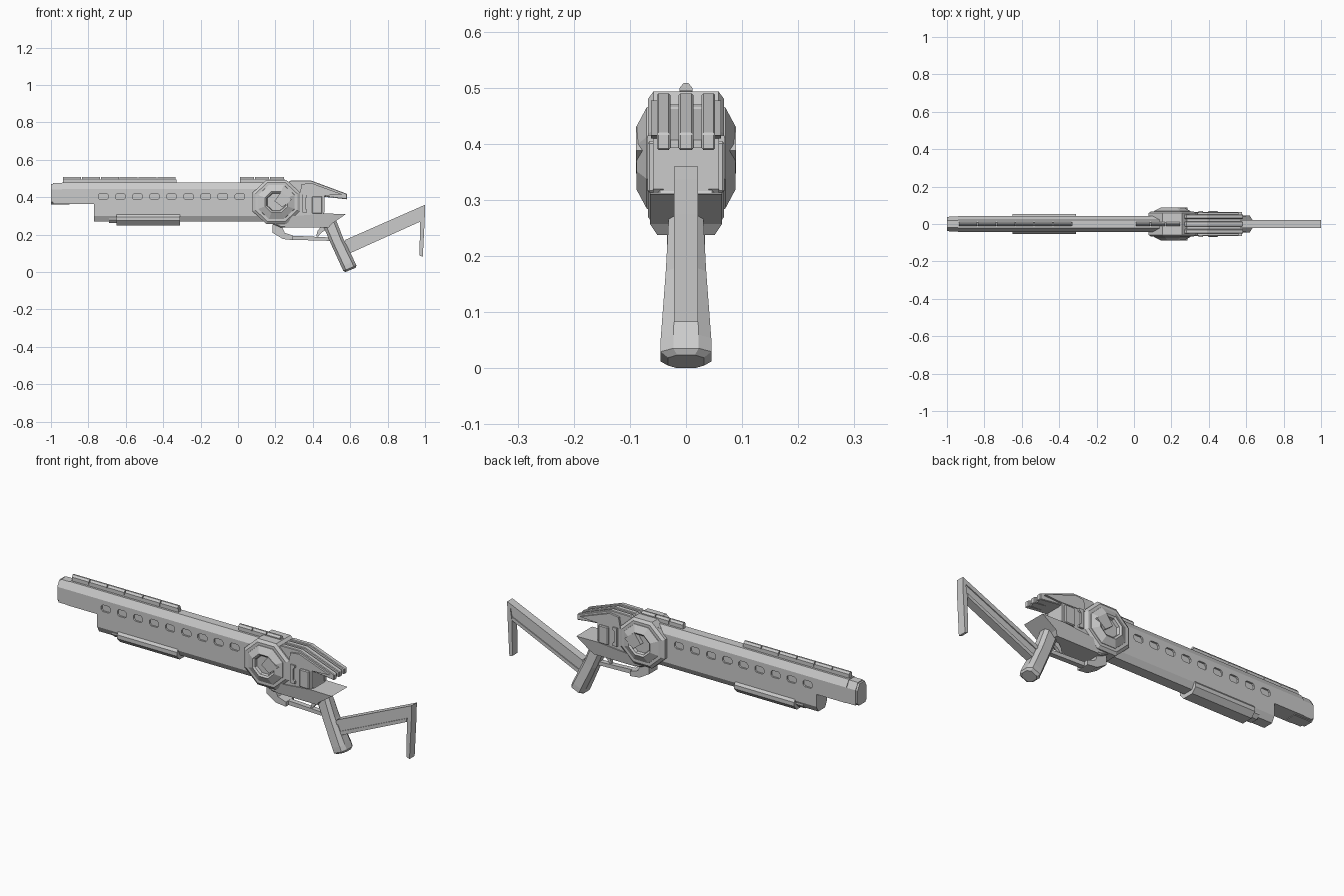
import bpy, bmesh, math
from mathutils import Vector


def loft(name, rings, bevel=0.0):
    """Skin a list of equal-length rings of 3D points and cap both ends."""
    bm = bmesh.new()
    vs = [[bm.verts.new(p) for p in r] for r in rings]
    n = len(vs[0])
    for a, b in zip(vs, vs[1:]):
        for i in range(n):
            bm.faces.new((a[i], a[(i + 1) % n], b[(i + 1) % n], b[i]))
    bm.faces.new(vs[0])
    bm.faces.new(vs[-1])
    bmesh.ops.recalc_face_normals(bm, faces=bm.faces)
    me = bpy.data.meshes.new(name)
    bm.to_mesh(me)
    bm.free()
    ob = bpy.data.objects.new(name, me)
    bpy.context.collection.objects.link(ob)
    if bevel:
        m = ob.modifiers.new("chamfer", 'BEVEL')
        m.width, m.segments = bevel, 1
        m.angle_limit = math.radians(40)
    return ob


def plate(name, pts, y0, y1, bevel=0.0):
    """Side profile (x, z) extruded from y0 to y1."""
    return loft(name, [[(x, y, z) for x, z in pts] for y in (y0, y1)], bevel)


def bar(name, half, x0, x1, bevel=0.0):
    """Half section (y, z) mirrored across y and extruded along x."""
    sec = half + [(-y, z) for y, z in reversed(half)]
    return loft(name, [[(x, y, z) for y, z in sec] for x in (x0, x1)], bevel)


def box(name, x0, x1, y0, y1, z0, z1, bevel=0.0):
    return plate(name, [(x0, z0), (x1, z0), (x1, z1), (x0, z1)], y0, y1, bevel)


def octagon(name, steps, cx, cz):
    """Octagonal stack along y from (y, radius) steps."""
    rings = []
    for y, r in steps:
        a = [math.pi / 8 + k * math.pi / 4 for k in range(8)]
        rings.append([(cx + r * math.cos(t), y, cz + 0.93 * r * math.sin(t)) for t in a])
    return loft(name, rings)


# Barrel shroud, muzzle and lower fore-end
shroud = bar("barrel_shroud", [(0.043, 0.37), (0.043, 0.45), (0.022, 0.484)], -0.94, 0.2)
bar("muzzle", [(0.025, 0.367), (0.037, 0.38), (0.037, 0.446), (0.02, 0.477)], -1.0, -0.9)
bar("muzzle_collar", [(0.04, 0.37), (0.04, 0.448), (0.02, 0.481)], -0.99, -0.93)
bar("fore_end", [(0.027, 0.276), (0.043, 0.306), (0.043, 0.3705)], -0.77, 0.2)
bar("fore_end_lug", [(0.03, 0.255), (0.053, 0.28), (0.053, 0.3), (0.043, 0.312)], -0.65, -0.31)
bar("lug_nose", [(0.02, 0.268), (0.036, 0.285), (0.036, 0.31)], -0.69, -0.6)

# Vent slots cut into both sides of the shroud
for k in range(9):
    cx, w, h, c = 0.01 - 0.0913 * k, 0.026, 0.017, 0.009
    pts = [(cx + sx * a, 0.409 + sz * b) for sx, sz, a, b in (
        (-1, -1, w - c, h), (1, -1, w - c, h), (1, -1, w, h - c), (1, 1, w, h - c),
        (1, 1, w - c, h), (-1, 1, w - c, h), (-1, 1, w, h - c), (-1, -1, w, h - c))]
    for s in (-1, 1):
        cut = plate("vent_cutter", pts, s * 0.034, s * 0.06)
        cut.hide_render = True
        cut.hide_viewport = False
        m = shroud.modifiers.new("vent", 'BOOLEAN')
        m.operation, m.solver, m.object = 'DIFFERENCE', 'EXACT', cut
bpy.context.view_layer.update()
dg = bpy.context.evaluated_depsgraph_get()
baked = bpy.data.meshes.new_from_object(shroud.evaluated_get(dg))
shroud.modifiers.clear()
shroud.data = baked
for ob in [o for o in bpy.data.objects if o.name.startswith("vent_cutter")]:
    bpy.data.objects.remove(ob)

# Sight rails on top, each a run of short segments
for name, a, b, n in (("front_rail", -0.935, -0.33, 6), ("rear_rail", 0.01, 0.25, 3)):
    box(name + "_base", a, b, -0.011, 0.011, 0.47, 0.5)
    step = (b - a) / n
    for k in range(n):
        bar(name + "_segment", [(0.012, 0.49), (0.012, 0.504), (0.004, 0.514)],
            a + k * step, a + (k + 1) * step - 0.005)

# Octagonal drum through the receiver, with a raised dial on each side
CX, CZ = 0.205, 0.38
octagon("drum", [(-0.068, 0.122), (-0.058, 0.138), (0.058, 0.138), (0.068, 0.122)], CX, CZ)
for s in (-1, 1):
    octagon("drum_cover", [(s * 0.06, 0.109), (s * 0.07, 0.105), (s * 0.088, 0.066),
                           (s * 0.082, 0.056), (s * 0.06, 0.05)], CX, CZ)
    plate("drum_latch", [(0.195, 0.385), (0.232, 0.436), (0.287, 0.393), (0.238, 0.352)],
          s * 0.06, s * 0.089)

# Receiver core
plate("receiver", [(0.12, 0.29), (0.23, 0.243), (0.47, 0.243), (0.50, 0.27), (0.46, 0.315),
                   (0.46, 0.415), (0.40, 0.475), (0.12, 0.475)], -0.052, 0.052, 0.006)
# Lower rear prong, flaring to a point
loft("lower_prong", [[(0.25, y * 0.8, 0.243), (0.485, y * 0.8, 0.243), (0.5, y, 0.262),
                      (0.578, y, 0.316), (0.455, y, 0.318), (0.25, y, 0.3)]
                     for y in (-0.064, 0.064)])
# Upper rear prong: floor plus three ribs and outer cheeks
plate("upper_prong_floor", [(0.24, 0.44), (0.30, 0.47), (0.40, 0.47), (0.57, 0.412),
                            (0.57, 0.398), (0.45, 0.408)], -0.05, 0.05)
rib = [(0.24, 0.46), (0.28, 0.494), (0.39, 0.495), (0.582, 0.424), (0.582, 0.394), (0.45, 0.41)]
for y0, y1 in ((-0.013, 0.013), (0.028, 0.052), (-0.052, -0.028)):
    plate("upper_prong_rib", rib, y0, y1, 0.003)
for s in (-1, 1):
    plate("upper_cheek", [(0.33, 0.42), (0.34, 0.475), (0.39, 0.482), (0.56, 0.42),
                          (0.47, 0.415)], s * 0.04, s * 0.062)
    # Side plate with a bar and a raised panel
    plate("side_plate", [(0.30, 0.30), (0.44, 0.30), (0.462, 0.325), (0.462, 0.415),
                         (0.42, 0.43), (0.30, 0.43)], s * 0.04, s * 0.059)
    plate("side_bar", [(0.345, 0.325), (0.37, 0.325), (0.37, 0.338), (0.36, 0.345),
                       (0.36, 0.4), (0.37, 0.407), (0.37, 0.42), (0.345, 0.42)],
          s * 0.05, s * 0.069)
    box("side_panel", 0.395, 0.45, s * 0.05, s * 0.069, 0.318, 0.41, 0.004)

# Pistol grip: chamfered section lofted down the slanted axis
rings = []
for cx, cz, d, w in ((0.485, 0.28, 0.038, 0.030), (0.53, 0.17, 0.036, 0.036),
                     (0.587, 0.05, 0.038, 0.045), (0.598, 0.026, 0.038, 0.045),
                     (0.602, 0.017, 0.03, 0.032)):
    ax = Vector((0.92, 0, 0.39))
    sec = ((-1, -.5), (-.6, -1), (.6, -1), (1, -.5), (1, .5), (.6, 1), (-.6, 1), (-1, .5))
    rings.append([Vector((cx, v * w, cz)) + ax * u * d for u, v in sec])
loft("pistol_grip", rings)

# Trigger guard and trigger
loft("guard_mount", [[(x, y * k, z) for x, z in ((0.185, 0.26), (0.185, 0.215), (0.24, 0.182),
                      (0.295, 0.176), (0.295, 0.2), (0.25, 0.215), (0.23, 0.26))]
                     for y, k in ((-0.045, 0.75), (-0.03, 1), (0.03, 1), (0.045, 0.75))])
plate("guard_bar", [(0.28, 0.178), (0.50, 0.172), (0.50, 0.19), (0.28, 0.2)], -0.013, 0.013)
plate("trigger", [(0.445, 0.25), (0.425, 0.225), (0.418, 0.195), (0.428, 0.195),
                  (0.445, 0.215), (0.475, 0.235), (0.475, 0.25)], -0.008, 0.008)

# Skeleton stock: arm, top ledge and butt
plate("stock_arm", [(0.56, 0.155), (0.59, 0.105), (0.975, 0.282), (0.985, 0.345)], -0.016, 0.016)
plate("stock_ledge", [(0.56, 0.148), (0.575, 0.178), (1.0, 0.365), (1.0, 0.342)], -0.021, 0.021)
plate("stock_lower_edge", [(0.58, 0.118), (0.59, 0.102), (0.972, 0.274), (0.972, 0.292)],
      -0.021, 0.021)
plate("butt_plate", [(0.985, 0.345), (1.0, 0.35), (0.998, 0.28), (0.988, 0.088), (0.97, 0.094),
                     (0.974, 0.28)], -0.021, 0.021)

# Rest on the ground plane
bpy.context.view_layer.update()
low = min((o.matrix_world @ v.co).z for o in bpy.data.objects for v in o.data.vertices)
for o in bpy.data.objects:
    o.location.z -= low
